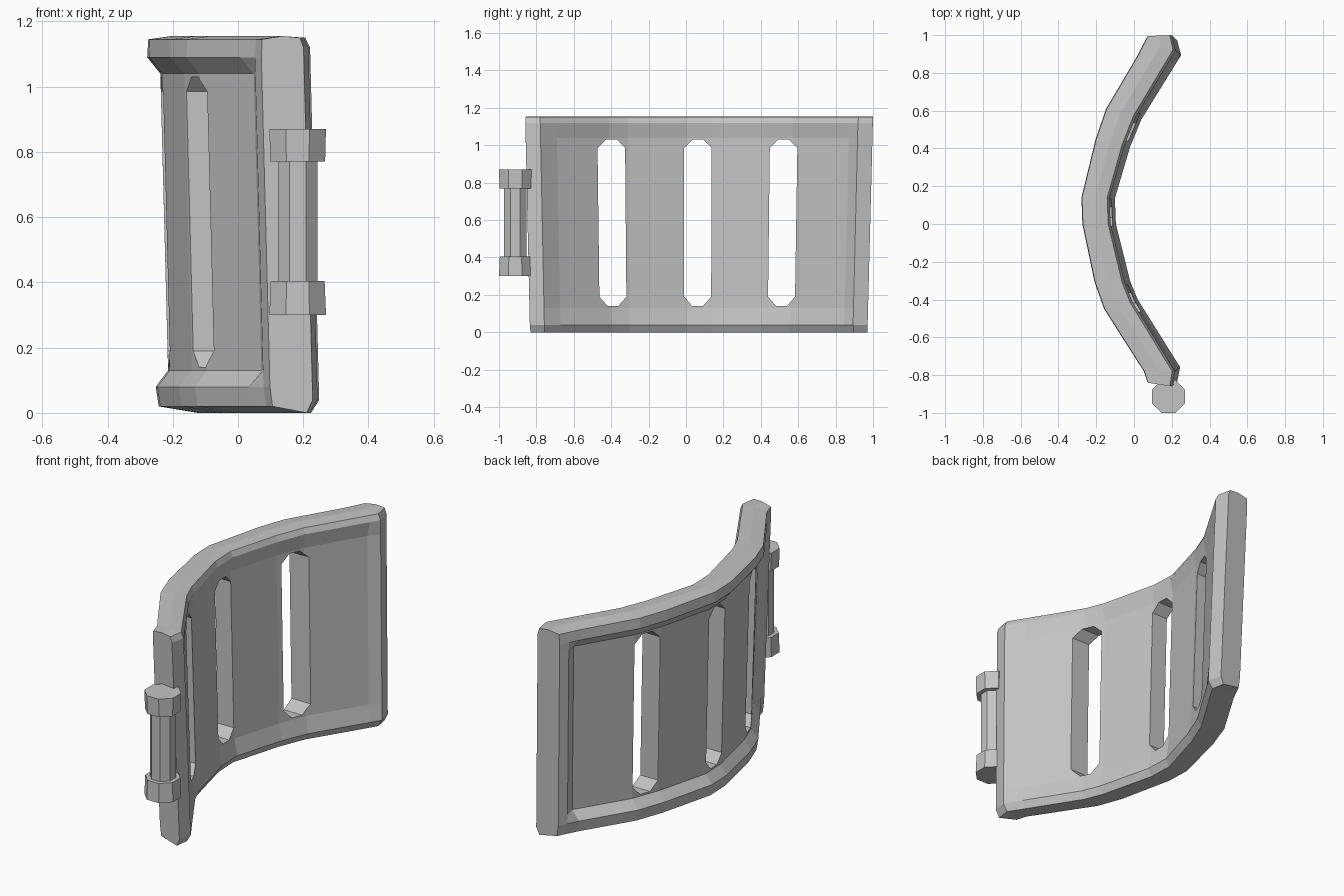
import bpy
import bmesh
from math import pi
from mathutils import Matrix

old = bpy.data.objects.get("Cube")
if old:
    bpy.data.objects.remove(old, do_unlink=True)

grey = bpy.data.materials.new("plain_grey")
grey.use_nodes = True
grey.diffuse_color = (0.55, 0.55, 0.55, 1)
grey.node_tree.nodes["Principled BSDF"].inputs["Base Color"].default_value = grey.diffuse_color

HEIGHT = 1.155


def add_object(name, bm):
    bmesh.ops.recalc_face_normals(bm, faces=bm.faces)
    mesh = bpy.data.meshes.new(name)
    bm.to_mesh(mesh)
    bm.free()
    mesh.materials.append(grey)
    obj = bpy.data.objects.new(name, mesh)
    bpy.context.scene.collection.objects.link(obj)
    return obj


def lean(x, y, z):
    """The panel leans slightly and narrows towards its foot."""
    low = 1 - z / HEIGHT
    return (x + 0.03 * low, y * (1 - 0.03 * low), z)


def loft(bm, rings):
    """Skin closed rings of points and cap both ends."""
    loops = [[bm.verts.new(p) for p in ring] for ring in rings]
    for a, b in zip(loops, loops[1:]):
        for i in range(len(a)):
            j = (i + 1) % len(a)
            bm.faces.new((a[i], a[j], b[j], b[i]))
    bm.faces.new(loops[0])
    bm.faces.new(loops[-1])


# Plan stations along the arc: concave point, convex point, end post or not
stations = [
    ((0.20, 1.00), (0.07, 0.995), True),
    ((0.22, 0.92), (0.045, 0.95), True),
    ((0.19, 0.87), (0.015, 0.89), False),
    ((0.01, 0.57), (-0.15, 0.61), False),
    ((-0.05, 0.42), (-0.205, 0.45), False),
    ((-0.13, 0.14), (-0.28, 0.14), False),
    ((-0.125, 0.0), (-0.275, 0.0), False),
    ((-0.05, -0.31), (-0.21, -0.31), False),
    ((-0.01, -0.41), (-0.16, -0.45), False),
    ((0.16, -0.69), (0.005, -0.71), False),
    ((0.215, -0.78), (0.05, -0.78), True),
    ((0.20, -0.86), (0.07, -0.84), True),
]
# Upright section: height, depth (0 concave side, 1 convex side)
section = [(0.02, 0.95), (0.08, 1), (0.13, 0.74), (1.04, 0.74), (1.09, 1),
           (1.145, 0.97), (1.155, 0.5), (1.15, 0.08), (1.12, 0),
           (1.04, 0.1), (0.13, 0.1), (0.04, 0), (0.0, 0.15)]

# Curved panel with raised rails and end posts
bm = bmesh.new()
rings = []
for inner, outer, post in stations:
    ring = []
    for z, d in section:
        if post and 0.1 < z < 1.05:
            d = round(d)
        x, y = (a + (b - a) * d for a, b in zip(inner, outer))
        ring.append(lean(x, y, z))
    rings.append(ring)
loft(bm, rings)
panel = add_object("curved_panel", bm)

# Three upright slots with chamfered ends
bm = bmesh.new()
for y0 in (-0.475, -0.01, 0.45):
    y1 = y0 + 0.148
    c = 0.045
    outline = [(y0, 0.19), (y0 + c, 0.14), (y1 - c, 0.14), (y1, 0.19),
               (y1, 0.985), (y1 - c, 1.03), (y0 + c, 1.03), (y0, 0.985)]
    loft(bm, [[lean(x, y, z) for y, z in outline] for x in (-0.6, 0.6)])
cutter = add_object("slot_cutter", bm)
cutter.hide_render = True

cut = panel.modifiers.new("slots", "BOOLEAN")
cut.operation = "DIFFERENCE"
cut.solver = "EXACT"
cut.object = cutter
depsgraph = bpy.context.evaluated_depsgraph_get()
carved = bpy.data.meshes.new_from_object(panel.evaluated_get(depsgraph))
panel.modifiers.clear()
panel.data = carved
bpy.data.objects.remove(cutter, do_unlink=True)


# Hinge: a pin between two faceted collars
def hinge_part(name, radius, z0, z1, taper=1.0):
    bm = bmesh.new()
    place = Matrix.Translation((0.183, -0.913, (z0 + z1) / 2)) @ Matrix.Rotation(pi / 8, 4, "Z")
    bmesh.ops.create_cone(bm, cap_ends=True, segments=8, radius1=radius,
                          radius2=radius * taper, depth=z1 - z0, matrix=place)
    add_object(name, bm)


hinge_part("hinge_pin", 0.066, 0.36, 0.8)
hinge_part("lower_hinge_collar", 0.094, 0.3, 0.405, 0.95)
hinge_part("upper_hinge_collar", 0.091, 0.77, 0.87, 1.03)
